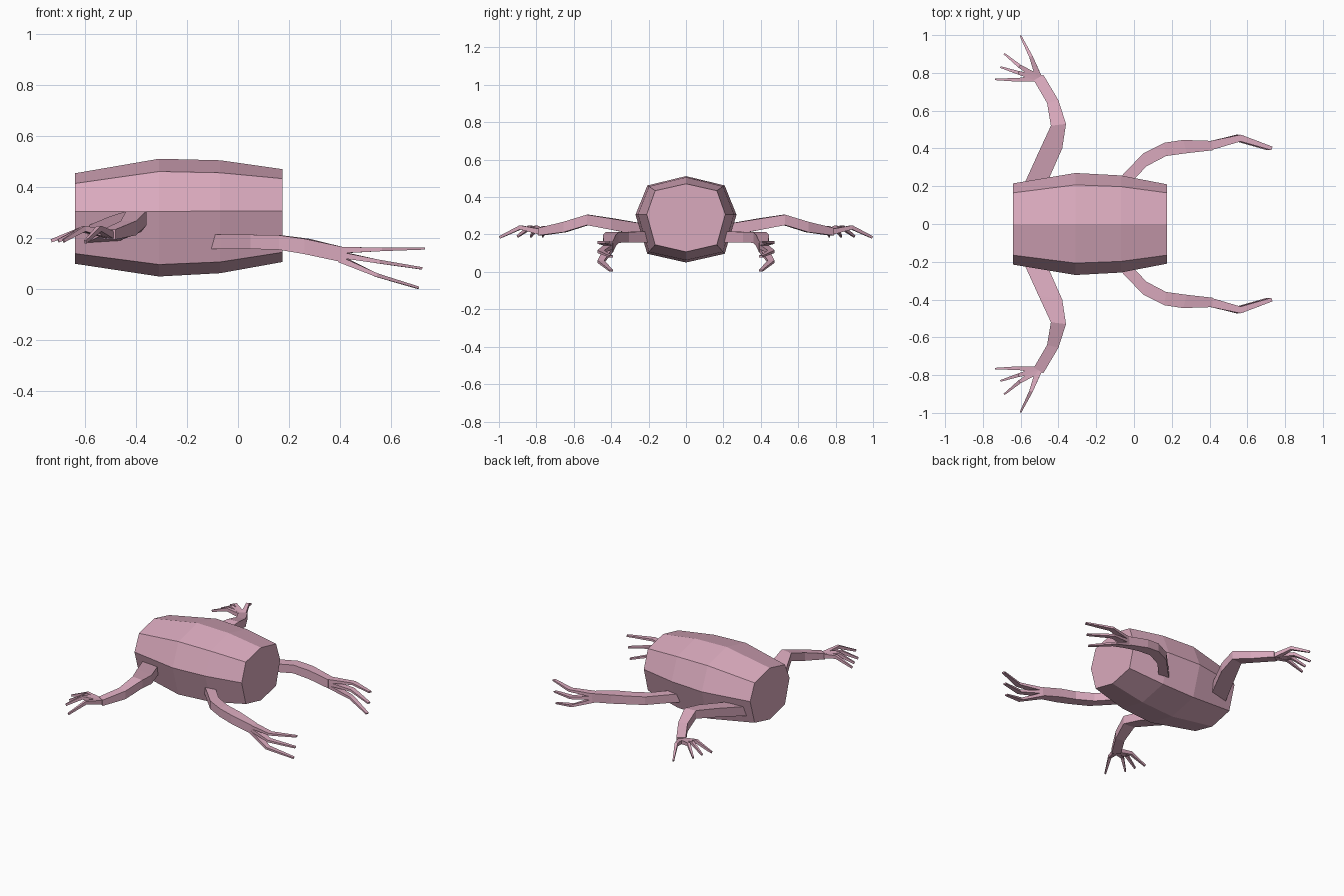
import bpy, bmesh
from mathutils import Vector

if "Cube" in bpy.data.objects:
    bpy.data.objects.remove(bpy.data.objects["Cube"])

skin = bpy.data.materials.new("pink skin")
skin.diffuse_color = (0.70, 0.40, 0.51, 1)
skin.use_nodes = True
skin.node_tree.nodes["Principled BSDF"].inputs["Base Color"].default_value = skin.diffuse_color


def loft(name, rings):
    """Skin a list of equal-length point rings and cap both ends."""
    bm = bmesh.new()
    vs = [[bm.verts.new(p) for p in r] for r in rings]
    n = len(rings[0])
    for a, b in zip(vs, vs[1:]):
        for i in range(n):
            j = (i + 1) % n
            bm.faces.new((a[i], a[j], b[j], b[i]))
    bm.faces.new(vs[0])
    bm.faces.new(vs[-1])
    bmesh.ops.recalc_face_normals(bm, faces=bm.faces)
    me = bpy.data.meshes.new(name)
    bm.to_mesh(me)
    bm.free()
    me.materials.append(skin)
    ob = bpy.data.objects.new(name, me)
    bpy.context.collection.objects.link(ob)
    return ob


def limb(name, sections, s):
    """Box-section limb: outline pair (xa, ya, xb, yb) plus bottom and top."""
    loft(name, [[(xa, s * ya, z0), (xb, s * yb, z0), (xb, s * yb, z1), (xa, s * ya, z1)]
                for xa, ya, xb, yb, z0, z1 in sections])


def toe(name, points, widths, heights, s):
    """Thin tapered toe along a bent path."""
    rings = []
    pts = [Vector(p) for p in points]
    for i, p in enumerate(pts):
        d = pts[min(i + 1, len(pts) - 1)] - pts[max(i - 1, 0)]
        side = Vector((-d.y, d.x, 0)).normalized() * widths[i] / 2
        up = d.cross(side).normalized() * heights[i] / 2
        ring = [p + side + up, p - side + up, p - side - up, p + side - up]
        rings.append([(q.x, s * q.y, max(q.z, 0)) for q in ring])
    loft(name, rings)


# barrel-shaped eight-sided body: x, half width, shoulder half width, five heights
body = []
for x, w, v, zb, zl, zm, zu, zt in [
        (-0.64, 0.215, 0.165, 0.10, 0.14, 0.305, 0.415, 0.455),
        (-0.31, 0.27, 0.207, 0.05, 0.097, 0.305, 0.462, 0.512),
        (-0.07, 0.257, 0.198, 0.063, 0.107, 0.307, 0.457, 0.506),
        (0.175, 0.21, 0.165, 0.107, 0.145, 0.308, 0.434, 0.471)]:
    body.append([(x, 0, zb), (x, v, zl), (x, w, zm), (x, v, zu),
                 (x, 0, zt), (x, -v, zu), (x, -w, zm), (x, -v, zl)])
loft("body", body)

arm = [(-0.60, 0.17, -0.49, 0.15, 0.18, 0.245),
       (-0.505, 0.38, -0.38, 0.40, 0.225, 0.285),
       (-0.44, 0.52, -0.36, 0.53, 0.25, 0.306),
       (-0.46, 0.64, -0.40, 0.655, 0.212, 0.268),
       (-0.53, 0.76, -0.48, 0.79, 0.195, 0.235)]
leg = [(-0.12, 0.20, -0.06, 0.17, 0.158, 0.215),
       (-0.065, 0.255, 0.0, 0.235, 0.158, 0.215),
       (0.05, 0.375, 0.065, 0.305, 0.158, 0.214),
       (0.16, 0.43, 0.17, 0.36, 0.155, 0.212),
       (0.26, 0.445, 0.28, 0.375, 0.138, 0.198),
       (0.415, 0.44, 0.415, 0.39, 0.105, 0.165)]
front_toes = [((-0.545, 0.885, 0.238), (-0.60, 0.995, 0.185)),
              ((-0.605, 0.835, 0.238), (-0.685, 0.90, 0.19)),
              ((-0.61, 0.80, 0.236), (-0.705, 0.83, 0.19)),
              ((-0.615, 0.763, 0.234), (-0.733, 0.766, 0.19))]
hind_toes = [((0.565, 0.455, 0.157), (0.73, 0.40, 0.160)),
             ((0.555, 0.455, 0.108), (0.72, 0.40, 0.082)),
             ((0.545, 0.455, 0.055), (0.707, 0.40, 0.006))]

for s, side in ((1, "left"), (-1, "right")):
    limb("front_leg_" + side, arm, s)
    limb("hind_leg_" + side, leg, s)
    # four front toes fanned flat
    for i, (knuckle, tip) in enumerate(front_toes):
        toe(f"front_toe_{side}_{i}", [(-0.503, 0.772, 0.213), knuckle, tip],
            (0.035, 0.019, 0.009), (0.03, 0.022, 0.013), s)
    # three hind toes fanned vertically
    for i, (knuckle, tip) in enumerate(hind_toes):
        toe(f"hind_toe_{side}_{i}", [(0.405, 0.415, 0.153 - 0.018 * i), knuckle, tip],
            (0.048, 0.036, 0.02), (0.024, 0.015, 0.009), s)
